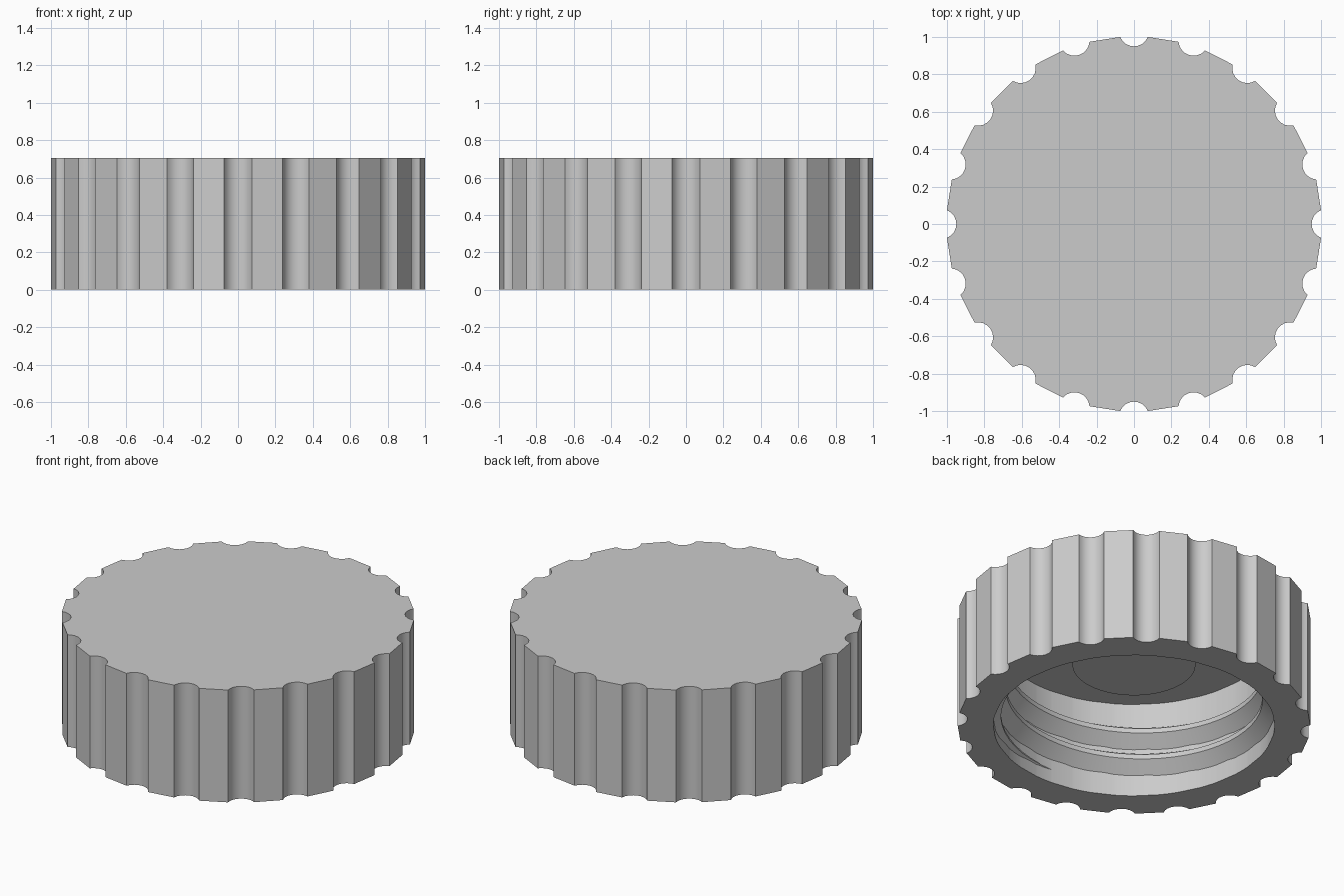
import bpy, bmesh
from math import sin, cos, pi, radians, hypot, atan2

if "Cube" in bpy.data.objects:
    bpy.data.objects.remove(bpy.data.objects["Cube"], do_unlink=True)

HEIGHT, CEILING = 0.705, 0.60
GRIPS, ARC_STEPS = 20, 8
BORE, CREST, PITCH = 0.80, 0.73, 0.17

grey = bpy.data.materials.new("plain grey")
grey.use_nodes = True
grey.diffuse_color = (0.6, 0.6, 0.6, 1)
grey.node_tree.nodes["Principled BSDF"].inputs["Base Color"].default_value = (0.6, 0.6, 0.6, 1)


def finish(bm, name):
    bmesh.ops.recalc_face_normals(bm, faces=bm.faces)
    mesh = bpy.data.meshes.new(name)
    bm.to_mesh(mesh)
    bm.free()
    obj = bpy.data.objects.new(name, mesh)
    bpy.context.collection.objects.link(obj)
    mesh.materials.append(grey)
    bpy.ops.object.select_all(action="DESELECT")
    obj.select_set(True)
    bpy.context.view_layer.objects.active = obj
    bpy.ops.object.shade_smooth_by_angle(angle=radians(25))
    return obj


def bridge(bm, a, b, closed=True):
    n = len(a)
    for i in range(n if closed else n - 1):
        j = (i + 1) % n
        bm.faces.new((a[i], a[j], b[j], b[i]))


# Outline: straight facets between scooped finger grips
outline = []
half_width, depth = 0.0743, 0.05
scoop = (half_width ** 2 + depth ** 2) / (2 * depth)
half_angle = atan2(half_width, scoop - depth)
for g in range(GRIPS):
    turn = 2 * pi * g / GRIPS
    for k in range(ARC_STEPS + 1):
        a = half_angle * (2 * k / ARC_STEPS - 1)
        px, py = 1.0 - depth + scoop - scoop * cos(a), scoop * sin(a)
        outline.append((px * cos(turn) - py * sin(turn), px * sin(turn) + py * cos(turn)))

# Cap shell: grip wall, flat top, rim, bore and ceiling
bm = bmesh.new()
bottom = [bm.verts.new((x, y, 0)) for x, y in outline]
top = [bm.verts.new((x, y, HEIGHT)) for x, y in outline]
bore = [(x * BORE / hypot(x, y), y * BORE / hypot(x, y)) for x, y in outline]
rim = [bm.verts.new((x, y, 0)) for x, y in bore]
roof = [bm.verts.new((x, y, CEILING)) for x, y in bore]
bridge(bm, bottom, top)
bridge(bm, rim, bottom)
bridge(bm, roof, rim)
bm.faces.new(top)
bm.faces.new(roof)
finish(bm, "cap_shell")

# Helical screw thread that tapers in and out of the bore wall
bm = bmesh.new()
profile = [(BORE + 0.01, 0), (CREST, 0.08), (CREST, 0.11), (BORE + 0.01, 0.16)]
steps, turns, middle = 60, 2.8, 0.12
count = int(steps * turns)
rings = []
for s in range(count + 1):
    grow = max(0.02, min(1, s / 16, (count - s) / 16))
    angle = radians(254) + 2 * pi * s / steps
    base = -0.036 + PITCH * s / steps
    ring = []
    for r, dz in profile:
        r = BORE + 0.01 + (r - BORE - 0.01) * grow
        z = max(0.004, base + middle + (dz - middle) * grow)
        ring.append(bm.verts.new((r * cos(angle), r * sin(angle), z)))
    rings.append(ring)
for a, b in zip(rings, rings[1:]):
    bridge(bm, a, b)
bm.faces.new(rings[0])
bm.faces.new(rings[-1])
finish(bm, "screw_thread")

# Round boss hanging from the ceiling
bm = bmesh.new()
bmesh.ops.create_cone(bm, cap_ends=True, segments=64, radius1=0.35, radius2=0.35,
                      depth=CEILING - 0.40 + 0.02)
bmesh.ops.translate(bm, verts=bm.verts, vec=(0, 0, (CEILING + 0.42) / 2))
finish(bm, "ceiling_boss")
